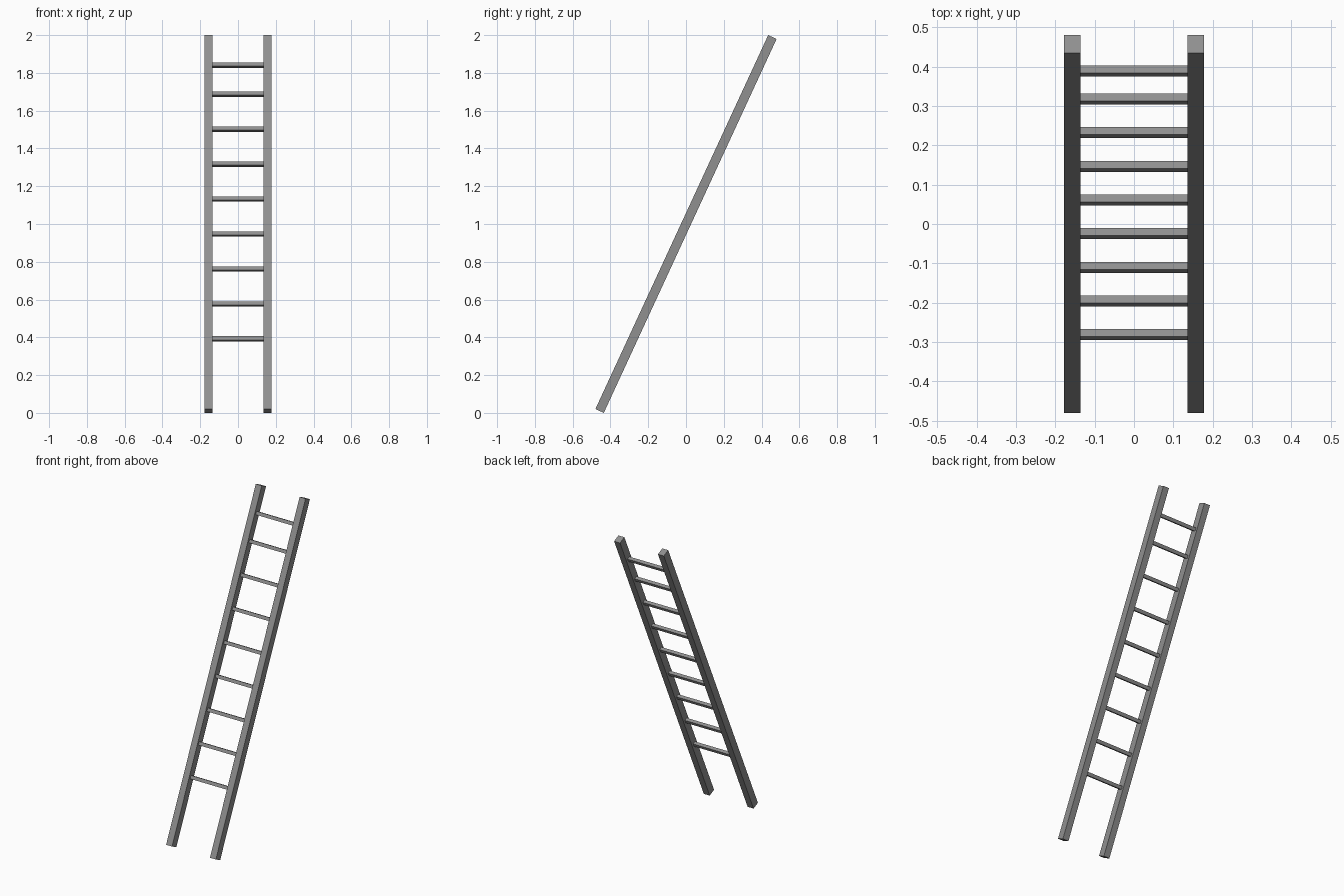
import bpy
import math
from mathutils import Matrix, Vector

cube = bpy.data.objects.get("Cube")
if cube:
    bpy.data.objects.remove(cube, do_unlink=True)

LEAN = math.radians(24.8)
TILT = Matrix.Rotation(-LEAN, 4, "X")
CENTRE = Vector((0, 0, 1))

# One plain grey for the whole ladder
grey = bpy.data.materials.new("ladder grey")
colour = (0.28, 0.28, 0.28, 1)
grey.diffuse_color = colour
grey.use_nodes = True
grey.node_tree.nodes["Principled BSDF"].inputs["Base Color"].default_value = colour


def bar(name, size, x=0, along=0):
    """Box aligned with the leaning ladder, placed by its distance along it."""
    bpy.ops.mesh.primitive_cube_add(size=1)
    obj = bpy.context.object
    obj.name = name
    obj.data.transform(Matrix.Diagonal((*size, 1)))
    obj.data.transform(Matrix.Translation(CENTRE) @ TILT @ Matrix.Translation((x, 0, along)))
    obj.data.materials.append(grey)
    return obj


# Side rails
for side, sign in (("left", 1), ("right", -1)):
    bar(side + "_rail", (0.042, 0.049, 2.181), x=sign * 0.1565)

# Evenly spaced rungs, with the top one set closer
heights = [0.392 + 0.185 * i for i in range(8)] + [1.841]
for number, height in enumerate(heights, 1):
    bar(f"rung_{number}", (0.28, 0.021, 0.021), along=(height - 1) / math.cos(LEAN))
